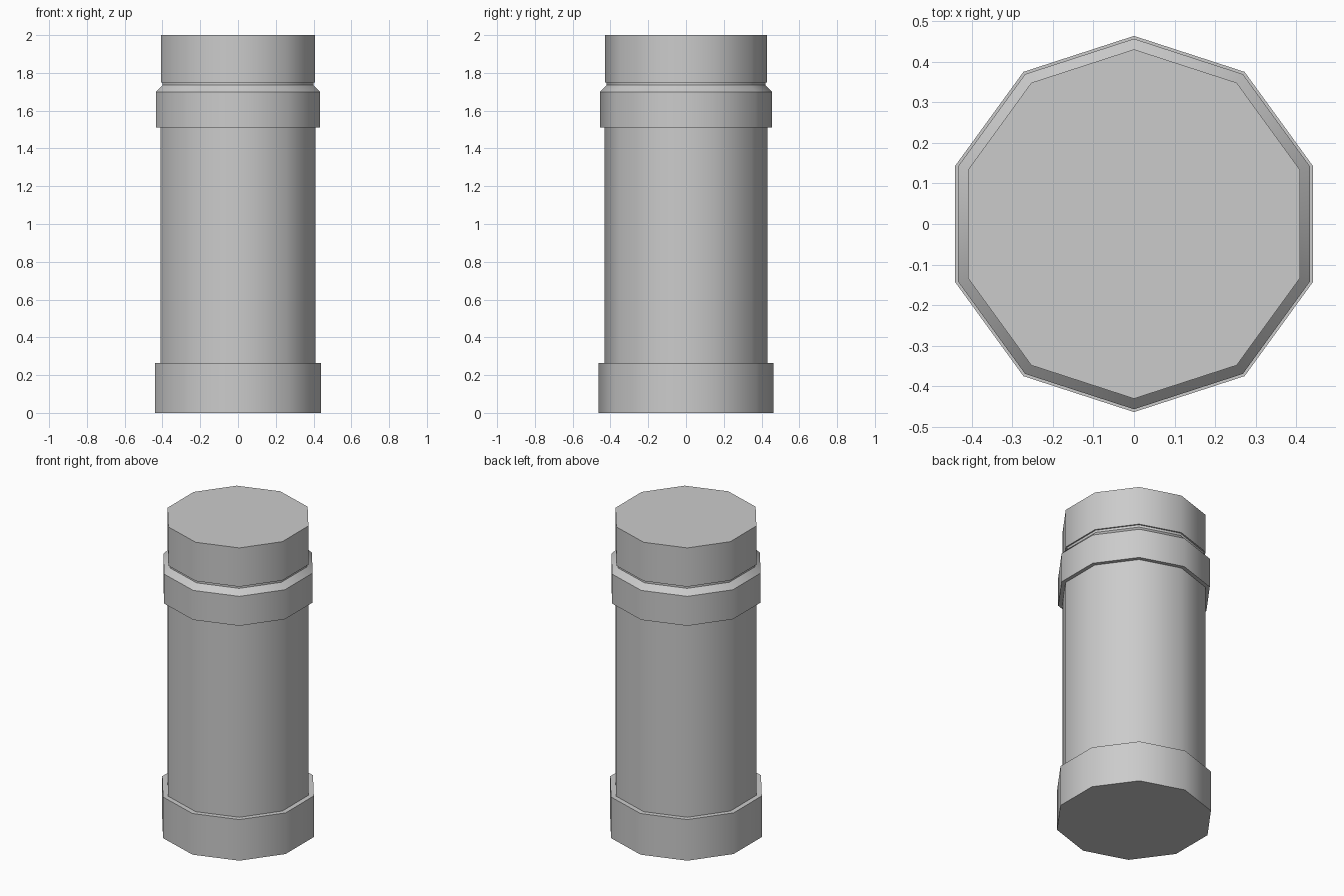
import bpy, bmesh, math

if "Cube" in bpy.data.objects:
    bpy.data.objects.remove(bpy.data.objects["Cube"])

SIDES = 10

# Outline of the column: (corner radius, height), bottom to top
PROFILE = [
    (0.463, 0.0), (0.463, 0.265),      # foot band
    (0.431, 0.265), (0.431, 1.51),     # shaft
    (0.456, 1.51), (0.456, 1.70),      # collar
    (0.421, 1.735), (0.421, 1.75),     # bevel and groove
    (0.430, 1.75), (0.430, 2.0),       # cap
]


def lathe(name, profile, sides):
    bm = bmesh.new()
    rings = []
    for r, z in profile:
        rings.append([bm.verts.new((r * math.sin(2 * math.pi * i / sides),
                                    -r * math.cos(2 * math.pi * i / sides), z))
                      for i in range(sides)])
    for low, high in zip(rings, rings[1:]):
        for i in range(sides):
            j = (i + 1) % sides
            bm.faces.new((low[i], low[j], high[j], high[i]))
    bm.faces.new(rings[0][::-1])
    bm.faces.new(rings[-1])
    bmesh.ops.recalc_face_normals(bm, faces=bm.faces[:])
    mesh = bpy.data.meshes.new(name)
    bm.to_mesh(mesh)
    bm.free()
    obj = bpy.data.objects.new(name, mesh)
    bpy.context.collection.objects.link(obj)
    return obj


# Ten-sided banded column, smooth around and crisp at the steps
column = lathe("banded_column", PROFILE, SIDES)
bpy.context.view_layer.objects.active = column
column.select_set(True)
bpy.ops.object.shade_smooth_by_angle(angle=math.radians(40))
